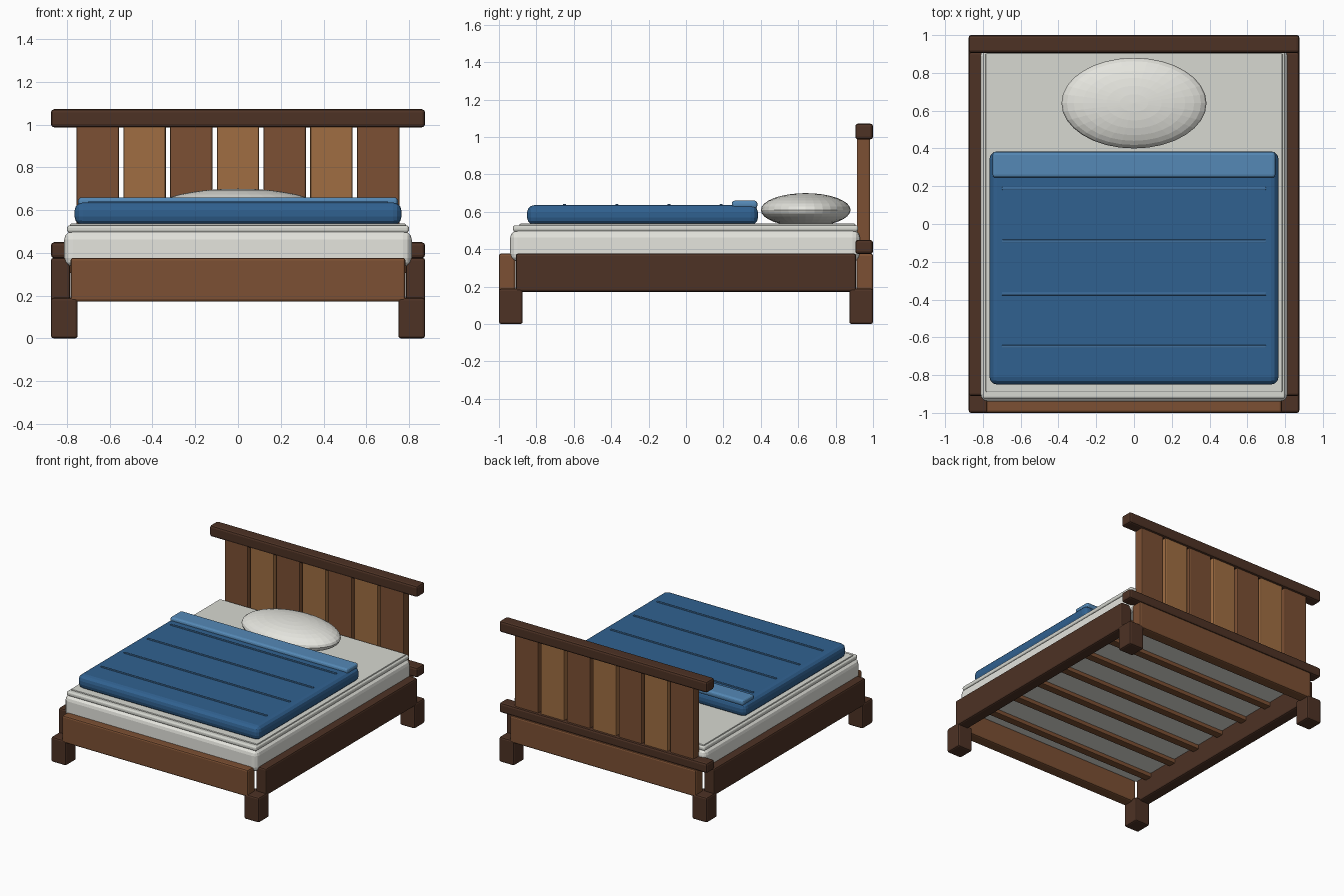
import bpy

if "Cube" in bpy.data.objects:
    bpy.data.objects.remove(bpy.data.objects["Cube"])


def material(name, rgb):
    m = bpy.data.materials.new(name)
    m.diffuse_color = (*rgb, 1)
    m.use_nodes = True
    m.node_tree.nodes["Principled BSDF"].inputs["Base Color"].default_value = m.diffuse_color
    return m


DARK = material("dark_wood", (0.075, 0.032, 0.018))
MID = material("mid_wood", (0.20, 0.08, 0.033))
LIGHT = material("light_wood", (0.35, 0.155, 0.055))
LINEN = material("linen", (0.78, 0.78, 0.73))
SHEET = material("sheet", (0.68, 0.69, 0.64))
BLUE = material("blue_cover", (0.03, 0.12, 0.28))
FOLD = material("blue_fold", (0.09, 0.25, 0.47))
STITCH = material("blue_stitch", (0.05, 0.16, 0.34))


def box(name, x, y, z, mat, bevel=0.012, segments=2):
    """Rounded box given by its (min, max) extents."""
    ext = (x, y, z)
    bpy.ops.mesh.primitive_cube_add(size=1, location=[(a + b) / 2 for a, b in ext])
    ob = bpy.context.object
    ob.name = name
    ob.scale = [b - a for a, b in ext]
    bpy.ops.object.transform_apply(location=False, rotation=False)
    ob.data.materials.append(mat)
    mod = ob.modifiers.new("rounding", 'BEVEL')
    mod.width = bevel
    mod.segments = segments
    return ob


# legs and side rails, both sides
for s, side in ((-1, "left"), (1, "right")):
    lx = sorted((s * 0.75, s * 0.875))
    box(f"front_leg_{side}", lx, (-1, -0.873), (0, 0.19), DARK)
    box(f"back_leg_{side}", lx, (0.873, 1), (0, 0.19), DARK)
    box(f"side_rail_{side}", sorted((s * 0.785, s * 0.875)), (-0.91, 0.91), (0.172, 0.377), DARK)

# end boards
box("foot_board", (-0.783, 0.783), (-1, -0.912), (0.172, 0.377), MID)
box("back_board", (-0.783, 0.783), (0.912, 1), (0.172, 0.377), MID)

# headboard rails and planks
box("headboard_lower_rail", (-0.875, 0.875), (0.905, 1), (0.375, 0.45), DARK, 0.015)
box("headboard_top_rail", (-0.875, 0.875), (0.905, 1), (0.987, 1.072), DARK, 0.015)
for i in range(7):
    c = (i - 3) * 0.2185
    box(f"headboard_plank_{i + 1}", (c - 0.099, c + 0.099), (0.913, 0.985), (0.42, 1.0),
        LIGHT if i % 2 else MID, 0.008)

# support slats under the mattress
for i in range(7):
    c = (i - 3) * 0.26
    box(f"support_slat_{i + 1}", (-0.80, 0.80), (c - 0.03, c + 0.03), (0.305, 0.34), MID, 0.006)

# mattress and sheet
box("mattress", (-0.813, 0.813), (-0.94, 0.93), (0.335, 0.502), LINEN, 0.04, 3)
box("sheet", (-0.80, 0.80), (-0.925, 0.92), (0.495, 0.528), SHEET, 0.012, 3)
box("sheet_top", (-0.785, 0.785), (-0.89, 0.905), (0.515, 0.537), SHEET, 0.006)

# pillow
bpy.ops.mesh.primitive_uv_sphere_add(segments=32, ring_count=16, radius=1, location=(0, 0.64, 0.61))
pillow = bpy.context.object
pillow.name = "pillow"
pillow.scale = (0.384, 0.24, 0.09)
bpy.ops.object.transform_apply(location=False, rotation=False)
pillow.data.materials.append(LINEN)

# duvet with folded edge and stitching
box("duvet", (-0.765, 0.765), (-0.85, 0.385), (0.53, 0.636), BLUE, 0.04, 3)
box("duvet_fold", (-0.748, 0.748), (0.245, 0.382), (0.618, 0.66), FOLD, 0.016, 3)
for i in range(4):
    c = 0.188 - i * 0.279
    box(f"duvet_stitch_{i + 1}", (-0.70, 0.70), (c - 0.008, c + 0.008), (0.627, 0.643), STITCH, 0.004)
